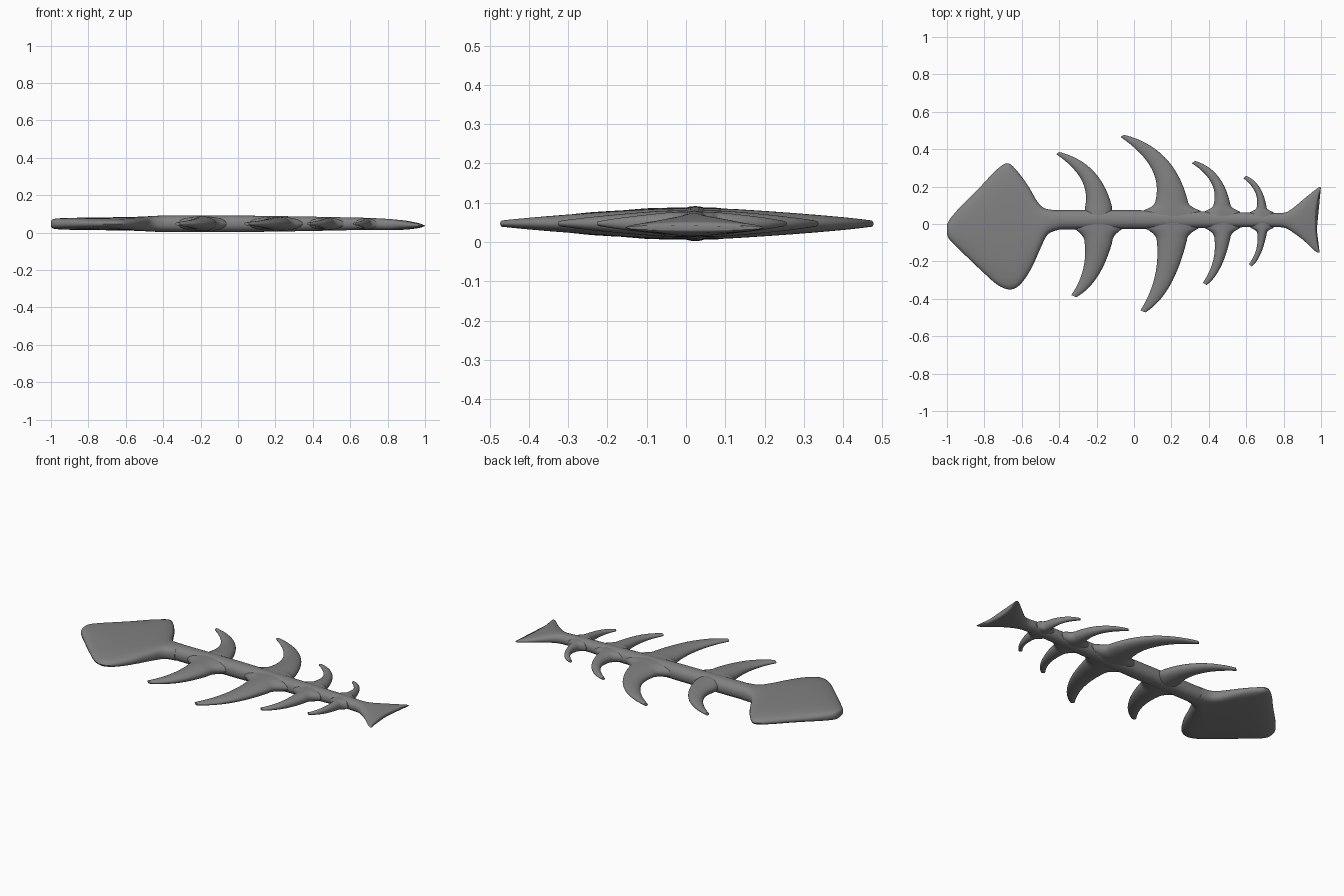
import bpy, bmesh, math
from mathutils import Vector

if "Cube" in bpy.data.objects:
    bpy.data.objects.remove(bpy.data.objects["Cube"])

SIDES = 28
bone = bpy.data.materials.new("dark_grey")
bone.diffuse_color = (0.22, 0.22, 0.22, 1)
bone.use_nodes = True
bone.node_tree.nodes["Principled BSDF"].inputs["Base Color"].default_value = bone.diffuse_color


def mid_z(x):
    # the body sinks slightly towards the tail
    return 0.047 - 0.036 * max(0.0, x - 0.7)


def smooth_rows(rows, steps=4):
    # Catmull-Rom interpolation between cross-sections
    r = [Vector(v) for v in rows]
    r = [r[0]] + r + [r[-1]]
    out = []
    for i in range(1, len(r) - 2):
        a, b, c, d = r[i - 1:i + 3]
        for k in range(steps):
            t = k / steps
            out.append(0.5 * (2 * b + (c - a) * t + (2 * a - 5 * b + 4 * c - d) * t ** 2
                              + (3 * b - a - 3 * c + d) * t ** 3))
    return out + [r[-1]]


def loft(name, rows, power=2.2, bow=0.0):
    # row = left edge x, y, right edge x, y, half thickness
    bm = bmesh.new()
    rings = []
    for i, (xl, yl, xr, yr, h) in enumerate(rows):
        ring = []
        for k in range(SIDES):
            a = 2 * math.pi * k / SIDES
            c, s = math.cos(a), math.sin(a)
            u = math.copysign(abs(c) ** (2 / power), c)
            w = math.copysign(abs(s) ** (2 / power), s)
            x = (xl + xr) / 2 + u * (xr - xl) / 2
            y = (yl + yr) / 2 + u * (yr - yl) / 2
            x -= bow * i / (len(rows) - 1) * (1 - u * u)
            ring.append(bm.verts.new((x, y, mid_z(x) + w * h)))
        rings.append(ring)
    for p, q in zip(rings, rings[1:]):
        for k in range(SIDES):
            n = (k + 1) % SIDES
            bm.faces.new((p[k], p[n], q[n], q[k]))
    bm.faces.new(rings[0])
    bm.faces.new(rings[-1])
    bmesh.ops.recalc_face_normals(bm, faces=bm.faces[:])
    me = bpy.data.meshes.new(name)
    bm.to_mesh(me)
    bm.free()
    me.materials.append(bone)
    ob = bpy.data.objects.new(name, me)
    bpy.context.collection.objects.link(ob)
    bpy.ops.object.select_all(action='DESELECT')
    bpy.context.view_layer.objects.active = ob
    ob.select_set(True)
    bpy.ops.object.shade_smooth_by_angle(angle=math.radians(50))
    return ob


def bezier(a, b, c, t):
    return (1 - t) ** 2 * Vector(a) + 2 * t * (1 - t) * Vector(b) + t * t * Vector(c)


def rib(name, xl, xr, y0, tx, ty, tip_w, flare=0.4):
    up = ty > 0
    w, height = xr - xl, ty - y0
    base_h = 0.043 - 0.017 * max(0.0, xl)
    spine_y = (0.072 if up else -0.024) * (1 - 0.18 * max(0.0, xl))
    f = flare * w
    # root buried in the spine, then a flared fillet
    rows = [(xl - f, 0.025, xr + f, 0.025, base_h - 0.002)]
    for k in range(5):
        t = k / 5
        y = spine_y + (y0 - spine_y) * t
        g = f * (1 - t) ** 2.2
        rows.append((xl - g, y, xr + g, y, base_h - 0.002 - 0.002 * t))
    # curved blade tapering to a rounded tip
    pull, rise = (0.2, 0.81) if up else (0.29, 0.76)
    lc = (xl + 0.24 * (xl - tx), y0 + 0.52 * height)
    rc = (xr - pull * (xr - tx), y0 + rise * height)
    for k in range(15):
        t = k / 14
        l = bezier((xl, y0), lc, (tx, ty - 0.012 * (1 if up else -1)), t)
        r = bezier((xr, y0), rc, (tx + tip_w, ty), t)
        rows.append((l.x, l.y, r.x, r.y, (base_h - 0.004) * (1 - 0.78 * t)))
    loft(name, rows, 2.0)


# head: flat rounded kite
loft("head", smooth_rows([
    (-1.0, -0.005, -1.0, -0.055, 0.014), (-0.985, 0.025, -0.985, -0.085, 0.026),
    (-0.93, 0.09, -0.92, -0.15, 0.031), (-0.83, 0.19, -0.81, -0.255, 0.033),
    (-0.74, 0.285, -0.73, -0.325, 0.034), (-0.68, 0.325, -0.665, -0.35, 0.035),
    (-0.635, 0.295, -0.61, -0.325, 0.036), (-0.57, 0.21, -0.55, -0.24, 0.037),
    (-0.52, 0.125, -0.5, -0.13, 0.039), (-0.48, 0.085, -0.46, -0.055, 0.041),
    (-0.42, 0.074, -0.4, -0.03, 0.043)]), 2.5)

# spine
loft("spine", smooth_rows([
    (-0.46, 0.074, -0.46, -0.03, 0.041), (-0.38, 0.074, -0.38, -0.029, 0.044),
    (0.0, 0.074, 0.0, -0.026, 0.044), (0.35, 0.068, 0.35, -0.022, 0.039),
    (0.6, 0.062, 0.6, -0.017, 0.034), (0.8, 0.058, 0.8, -0.017, 0.03)]))

# tail fin
loft("tail_fin", smooth_rows([
    (0.76, 0.058, 0.76, -0.015, 0.03), (0.81, 0.062, 0.81, -0.022, 0.03),
    (0.85, 0.085, 0.85, -0.045, 0.028), (0.91, 0.135, 0.91, -0.09, 0.024),
    (0.965, 0.18, 0.96, -0.138, 0.017), (0.99, 0.197, 0.983, -0.153, 0.013),
    (1.0, 0.195, 0.993, -0.152, 0.007)]), 2.2, 0.026)

# ribs, from head to tail
rib("rib_upper_1", -0.262, -0.117, 0.09, -0.415, 0.385, 0.015, 0.0)
rib("rib_upper_2", 0.115, 0.287, 0.125, -0.072, 0.477, 0.018)
rib("rib_upper_3", 0.427, 0.514, 0.11, 0.31, 0.337, 0.016, 0.6)
rib("rib_upper_4", 0.656, 0.709, 0.09, 0.585, 0.257, 0.014, 0.7)
rib("rib_lower_1", -0.264, -0.117, -0.10, -0.335, -0.392, 0.025)
rib("rib_lower_2", 0.122, 0.282, -0.09, 0.035, -0.473, 0.025)
rib("rib_lower_3", 0.43, 0.515, -0.075, 0.368, -0.326, 0.02, 0.6)
rib("rib_lower_4", 0.659, 0.71, -0.05, 0.614, -0.227, 0.016, 0.7)
